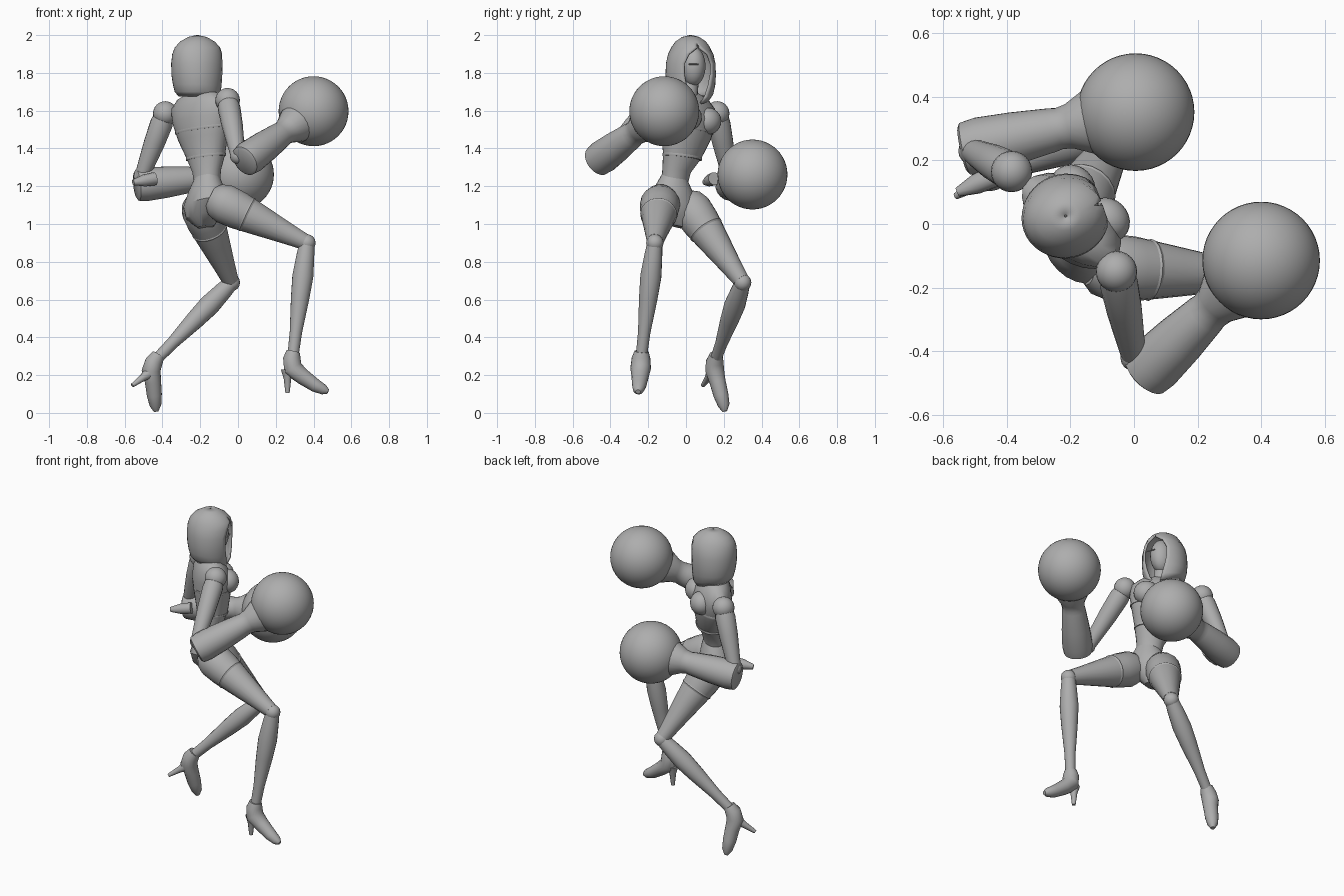
import bpy, bmesh, math
from mathutils import Vector, Matrix

cube = bpy.data.objects.get("Cube")
if cube:
    bpy.data.objects.remove(cube, do_unlink=True)

grey = bpy.data.materials.new("plain_grey")
grey.use_nodes = True
GREY = (0.42, 0.42, 0.42, 1)
grey.diffuse_color = GREY
grey.node_tree.nodes["Principled BSDF"].inputs["Base Color"].default_value = GREY


def finish(name, bm, angle=40):
    bmesh.ops.recalc_face_normals(bm, faces=bm.faces)
    me = bpy.data.meshes.new(name)
    bm.to_mesh(me)
    bm.free()
    me.materials.append(grey)
    ob = bpy.data.objects.new(name, me)
    bpy.context.collection.objects.link(ob)
    bpy.ops.object.select_all(action='DESELECT')
    ob.select_set(True)
    bpy.context.view_layer.objects.active = ob
    bpy.ops.object.shade_smooth_by_angle(angle=math.radians(angle))
    return ob


def skin(bm, rings, closed=True, caps=True):
    """Join rows of points into a surface."""
    rows = [[bm.verts.new(p) for p in r] for r in rings]
    n = len(rows[0])
    for a, b in zip(rows, rows[1:]):
        for i in range(n if closed else n - 1):
            j = (i + 1) % n
            bm.faces.new((a[i], a[j], b[j], b[i]))
    if caps:
        bm.faces.new(rows[0])
        bm.faces.new(rows[-1])


def tube(name, stations, n=18, side=None, flat=1.0):
    """Loft along (x, y, z, radius) stations; flat scales the width along side."""
    pts = [Vector(s[:3]) for s in stations]
    rings = []
    ref = Vector(side) if side else Vector((0.3, 0.9, 0.2))
    for k, p in enumerate(pts):
        d = (pts[min(k + 1, len(pts) - 1)] - pts[max(k - 1, 0)]).normalized()
        u = (ref - d * ref.dot(d)).normalized()
        v = d.cross(u)
        r = stations[k][3]
        rings.append([p + u * r * flat * math.cos(t) + v * r * math.sin(t)
                      for t in (math.tau * i / n for i in range(n))])
    bm = bmesh.new()
    skin(bm, rings)
    return finish(name, bm)


def limb(name, a, b, profile, **kw):
    """Straight tapered limb: profile holds (fraction, radius) pairs."""
    a, b = Vector(a), Vector(b)
    return tube(name, [(*a.lerp(b, t), r) for t, r in profile], **kw)


def ball(name, c, r, scale=(1, 1, 1), turn=0, seg=24):
    bm = bmesh.new()
    m = Matrix.Translation(c) @ Matrix.Rotation(turn, 4, 'Z') @ Matrix.Diagonal((*scale, 1))
    bmesh.ops.create_uvsphere(bm, u_segments=seg, v_segments=seg // 2, radius=r, matrix=m)
    return finish(name, bm)


def oval_loft(name, stations, side, front, n=24):
    """Stack of ovals: (centre, half width, half depth)."""
    s, f = Vector(side).normalized(), Vector(front).normalized()
    bm = bmesh.new()
    skin(bm, [[Vector(c) + s * w * math.cos(t) + f * d * math.sin(t)
               for t in (math.tau * i / n for i in range(n))] for c, w, d in stations])
    return finish(name, bm, 35)


# Torso, turned towards the model's left rear, shoulders tilted
side, front = Vector((-0.72, 0.69, -0.14)), Vector((0.69, 0.72, 0))
chest = [((-0.165, -0.06, 1.22), 0.075, 0.065), ((-0.165, -0.05, 1.28), 0.082, 0.07),
         ((-0.17, -0.02, 1.36), 0.115, 0.09), ((-0.185, 0.0, 1.46), 0.155, 0.105),
         ((-0.195, 0.01, 1.56), 0.185, 0.115), ((-0.205, 0.01, 1.63), 0.185, 0.095),
         ((-0.21, 0.01, 1.675), 0.14, 0.07), ((-0.21, 0.01, 1.70), 0.06, 0.045)]
oval_loft("torso", chest, side, front)
for tag, k in (("left", 1), ("right", -1)):
    c = Vector((-0.19, 0.01, 1.555)) + side * 0.075 * k + front * 0.075
    ball(tag + "_bust", c, 0.075, (0.9, 1, 0.95), math.radians(46))

# Bodice trim bands lying just proud of the torso
for tag, z, c, w, d in (("upper", 1.50, (-0.188, 0.003), 0.172, 0.112),
                        ("lower", 1.355, (-0.17, -0.02), 0.119, 0.094)):
    oval_loft(tag + "_bodice_band", [((*c, z - 0.007), w - 0.002, d - 0.002), ((*c, z), w, d),
                                     ((*c, z + 0.007), w - 0.001, d - 0.001)], side, front)

# Pelvis
oval_loft("pelvis", [((-0.165, -0.06, 1.25), 0.07, 0.065), ((-0.17, -0.06, 1.19), 0.105, 0.085),
                     ((-0.175, -0.06, 1.11), 0.14, 0.105), ((-0.18, -0.05, 1.04), 0.105, 0.09),
                     ((-0.17, -0.04, 0.985), 0.04, 0.045)], (-0.55, 0.83, -0.25), (0.83, 0.55, 0))

# Neck, face and hood
limb("neck", (-0.19, 0.01, 1.62), (-0.2, 0.025, 1.78), [(0, 0.055), (0.5, 0.045), (1, 0.045)])
yaw = math.radians(20)
hf = Vector((math.cos(yaw), math.sin(yaw), 0))
hs = Vector((-hf.y, hf.x, 0))
ball("face", Vector((-0.215, 0.025, 1.835)) + hf * 0.035, 0.1, (0.75, 0.66, 1.05), yaw)
limb("mask_seam", Vector((-0.105, 0.065, 1.845)) - hs * 0.055, Vector((-0.105, 0.065, 1.845)) + hs * 0.0,
     [(0, 0.004), (1, 0.004)], n=8)

# Rows of the hood: height, depth, width, half angle of opening, drop at the front
rows = [(2.0, 0.005, 0.005, 0, 0), (1.99, 0.05, 0.045, 0, 0), (1.965, 0.095, 0.08, 0, 0),
        (1.935, 0.122, 0.1, 4, 0), (1.9, 0.135, 0.118, 27, 0), (1.85, 0.14, 0.13, 37, 0),
        (1.79, 0.138, 0.133, 36, 0), (1.74, 0.13, 0.13, 30, 0.01), (1.7, 0.12, 0.12, 22, 0.03),
        (1.675, 0.1, 0.1, 14, 0.04)]
hood_rings = []
for z, d, w, gap, drop in rows:
    g = math.radians(gap)
    ring = []
    for i in range(33):
        t = g + (math.tau - 2 * g) * i / 32
        p = Vector((-0.215, 0.025, z)) + hf * d * math.cos(t) + hs * w * math.sin(t)
        p.z -= drop * max(0, math.cos(t))
        ring.append(p)
    hood_rings.append(ring)
bm = bmesh.new()
skin(bm, hood_rings, closed=False, caps=False)
bmesh.ops.remove_doubles(bm, verts=bm.verts, dist=0.0005)
hood = finish("hood", bm)
mod = hood.modifiers.new("thickness", 'SOLIDIFY')
mod.thickness, mod.offset = 0.012, -1

# Arms with flared gauntlets and round fists
arms = {"right": ((-0.055, -0.15, 1.655), (0.0, -0.42, 1.36), (0.03, -0.475, 1.33), (0.4, -0.115, 1.597)),
        "left": ((-0.385, 0.165, 1.585), (-0.51, 0.23, 1.25), (-0.54, 0.235, 1.205), (0.005, 0.352, 1.262))}
for tag, (sh, el, cuff, fist) in arms.items():
    ball(tag + "_shoulder", sh, 0.065)
    limb(tag + "_upper_arm", sh, el, [(0, 0.05), (0.15, 0.06), (0.45, 0.056), (0.8, 0.045), (1, 0.038)])
    ball(tag + "_elbow", el, 0.043, seg=16)
    limb(tag + "_gauntlet", cuff, fist,
         [(0, 0.07), (0.015, 0.084), (0.1, 0.09), (0.3, 0.083), (0.52, 0.07),
          (0.56, 0.066), (0.62, 0.072), (0.72, 0.1), (0.8, 0.1)], n=20)
    ball(tag + "_fist", fist, 0.185, seg=48)
limb("left_elbow_guard", (-0.44, 0.15, 1.24), (-0.555, 0.1, 1.22),
     [(0, 0.035), (0.5, 0.032), (1, 0.015)], n=10)

# Legs: hip, knee, ankle
legs = {"right": ((-0.1, -0.135, 1.12), (0.365, -0.165, 0.9), (0.292, -0.235, 0.31)),
        "left": ((-0.205, 0.015, 1.1), (-0.035, 0.3, 0.69), (-0.425, 0.16, 0.29))}
for tag, (hip, knee, ankle) in legs.items():
    limb(tag + "_thigh", hip, knee, [(-0.1, 0.06), (-0.04, 0.09), (0.06, 0.106), (0.22, 0.102),
                                     (0.5, 0.08), (0.8, 0.056), (0.97, 0.044)])
    a, b = Vector(hip), Vector(knee)
    limb(tag + "_thigh_band", a.lerp(b, 0.3), a.lerp(b, 0.34), [(0, 0.094), (0.5, 0.098), (1, 0.092)])
    ball(tag + "_knee", knee, 0.046, seg=16)
    limb(tag + "_shin", knee, ankle, [(0, 0.04), (0.12, 0.048), (0.3, 0.056), (0.5, 0.049),
                                      (0.8, 0.033), (1, 0.03)])

# High-heeled shoes
tube("right_shoe", [(0.292, -0.235, 0.325, 0.036), (0.285, -0.238, 0.29, 0.047), (0.29, -0.24, 0.235, 0.052),
                    (0.345, -0.243, 0.19, 0.043), (0.41, -0.248, 0.145, 0.036),
                    (0.455, -0.252, 0.122, 0.027), (0.477, -0.254, 0.112, 0.012)],
     side=(0, 1, 0), flat=1.05)
limb("right_heel", (0.262, -0.238, 0.23), (0.262, -0.24, 0.105), [(0, 0.035), (0.4, 0.02), (1, 0.011)], n=10)
tube("left_shoe", [(-0.422, 0.16, 0.305, 0.036), (-0.445, 0.152, 0.27, 0.047), (-0.46, 0.152, 0.225, 0.05),
                   (-0.45, 0.167, 0.165, 0.043), (-0.443, 0.185, 0.095, 0.04),
                   (-0.437, 0.2, 0.04, 0.031), (-0.434, 0.205, 0.008, 0.013)],
     side=(0.75, -0.6, 0.2))
limb("left_heel", (-0.465, 0.14, 0.215), (-0.56, 0.088, 0.145), [(0, 0.035), (0.4, 0.02), (1, 0.011)], n=10)
